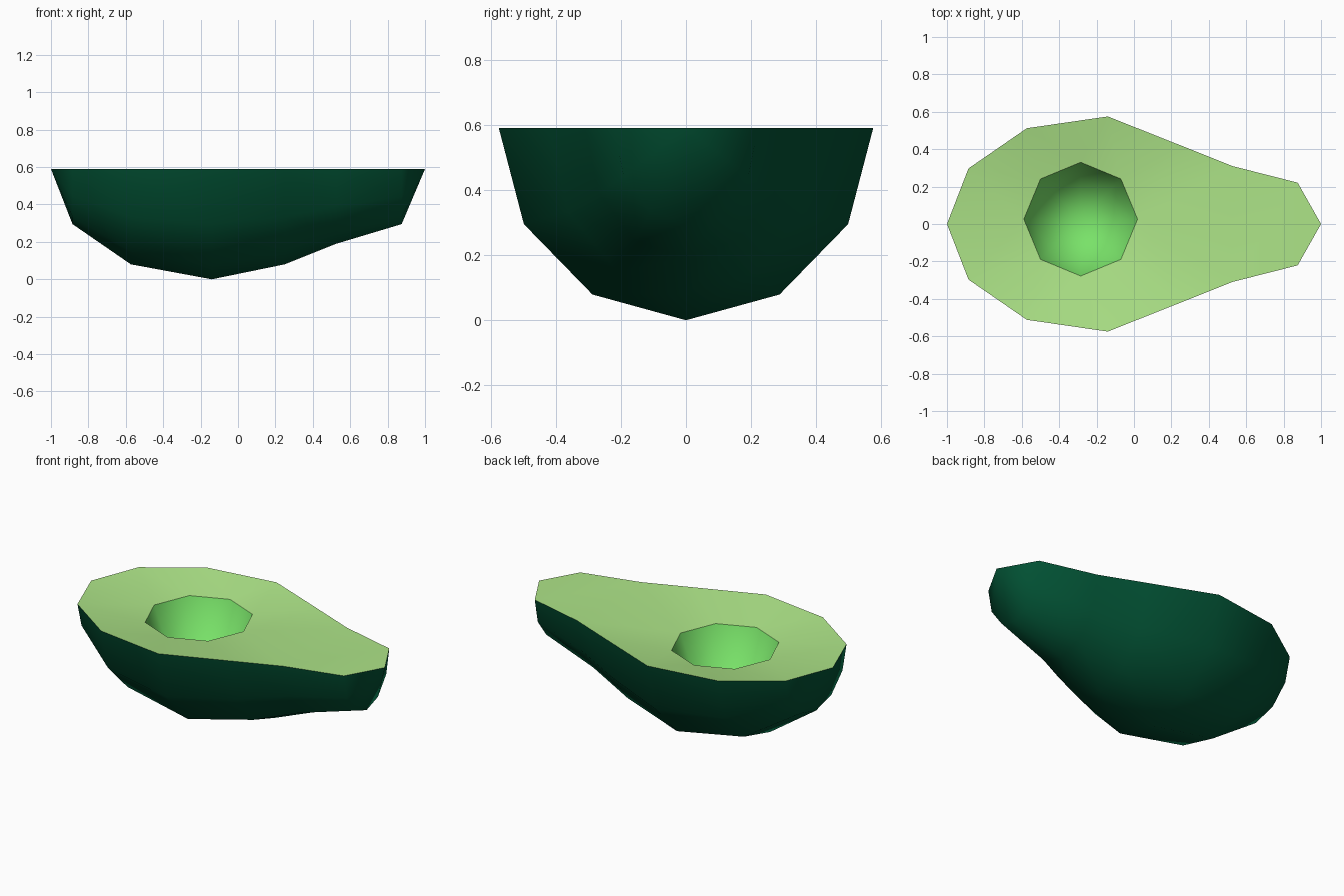
import bpy, bmesh
from math import sin, cos, pi, radians

if "Cube" in bpy.data.objects:
    bpy.data.objects.remove(bpy.data.objects["Cube"])

RIM = 0.59                      # height of the outer edge of the cut
DISH = 0.54                     # height of the flesh around the hollow
# skin sections along the length: x, half width, depth
SECTIONS = [(-0.885, 0.297, 0.295), (-0.573, 0.512, 0.51), (-0.14, 0.575, 0.59),
            (0.25, 0.42, 0.51), (0.525, 0.31, 0.40), (0.875, 0.221, 0.295)]
ARC = 6                         # faces across each half section
PIT_X, PIT_Y, PIT_R = -0.285, 0.026, 0.304
SIDES, STEPS = 8, 2


def material(name, colour):
    mat = bpy.data.materials.new(name)
    mat.diffuse_color = (*colour, 1)
    mat.use_nodes = True
    mat.node_tree.nodes["Principled BSDF"].inputs["Base Color"].default_value = mat.diffuse_color
    return mat


def finish(name, bm, mat):
    mesh = bpy.data.meshes.new(name)
    bm.to_mesh(mesh)
    bm.free()
    mesh.materials.append(mat)
    obj = bpy.data.objects.new(name, mesh)
    bpy.context.collection.objects.link(obj)
    bpy.ops.object.select_all(action='DESELECT')
    obj.select_set(True)
    bpy.context.view_layer.objects.active = obj
    bpy.ops.object.shade_smooth_by_angle(angle=radians(60))
    return obj


def face_up(bm):
    for f in bm.faces:
        f.normal_update()
        if f.normal.z < 0:
            f.normal_flip()


def loft(bm, rows, closed=False):
    """Join rows of vertices with quads."""
    for a, b in zip(rows, rows[1:]):
        n = len(a)
        for i in range(n if closed else n - 1):
            j = (i + 1) % n
            bm.faces.new((a[i], b[i], b[j], a[j]))


def fan(bm, tip, row, flip=False, closed=False):
    n = len(row)
    for i in range(n if closed else n - 1):
        tri = (tip, row[i], row[(i + 1) % n])
        bm.faces.new(tri[::-1] if flip else tri)


skin_mat = material("dark green skin", (0.0005, 0.083, 0.034))
flesh_mat = material("pale green flesh", (0.42, 0.78, 0.245))
pit_mat = material("bright green hollow", (0.19, 0.76, 0.14))

# skin: half sections lofted along x and closed by a tip at each end
bm = bmesh.new()
rows = [[bm.verts.new((x, -w * cos(pi * i / ARC), RIM - d * sin(pi * i / ARC)))
         for i in range(ARC + 1)] for x, w, d in SECTIONS]
loft(bm, rows)
fan(bm, bm.verts.new((-1, 0, RIM)), rows[0])
fan(bm, bm.verts.new((1, 0, RIM)), rows[-1], flip=True)
# outward means away from the middle of the body
for f in bm.faces:
    c = f.calc_center_median()
    f.normal_update()
    if f.normal.y * c.y + f.normal.z * (c.z - RIM) < 0:
        f.normal_flip()
finish("skin", bm, skin_mat)


def pit_ring(k):
    """Ring k of the hollow, going down from its rim."""
    e = pi / 2 * k / STEPS
    return [(PIT_X + PIT_R * cos(e) * cos(2 * pi * i / SIDES),
             PIT_Y + PIT_R * cos(e) * sin(2 * pi * i / SIDES),
             DISH - PIT_R * sin(e)) for i in range(SIDES)]


# flesh: cut face dipping gently to an eight-sided opening
bm = bmesh.new()
outline = ([(-1, 0, RIM)] + [(x, -w, RIM) for x, w, d in SECTIONS] + [(1, 0, RIM)]
           + [(x, w, RIM) for x, w, d in reversed(SECTIONS)])
for loop in (outline, pit_ring(0)):
    vs = [bm.verts.new(p) for p in loop]
    for i, v in enumerate(vs):
        bm.edges.new((v, vs[(i + 1) % len(vs)]))
bmesh.ops.triangle_fill(bm, edges=bm.edges[:], use_beauty=True, normal=(0, 0, 1))
face_up(bm)
finish("flesh", bm, flesh_mat)

# hollow left by the stone: inward-facing bowl
bm = bmesh.new()
rings = [[bm.verts.new(p) for p in pit_ring(k)] for k in range(STEPS)]
loft(bm, rings, closed=True)
fan(bm, bm.verts.new((PIT_X, PIT_Y, DISH - PIT_R)), rings[-1], closed=True)
face_up(bm)
finish("stone_hollow", bm, pit_mat)
